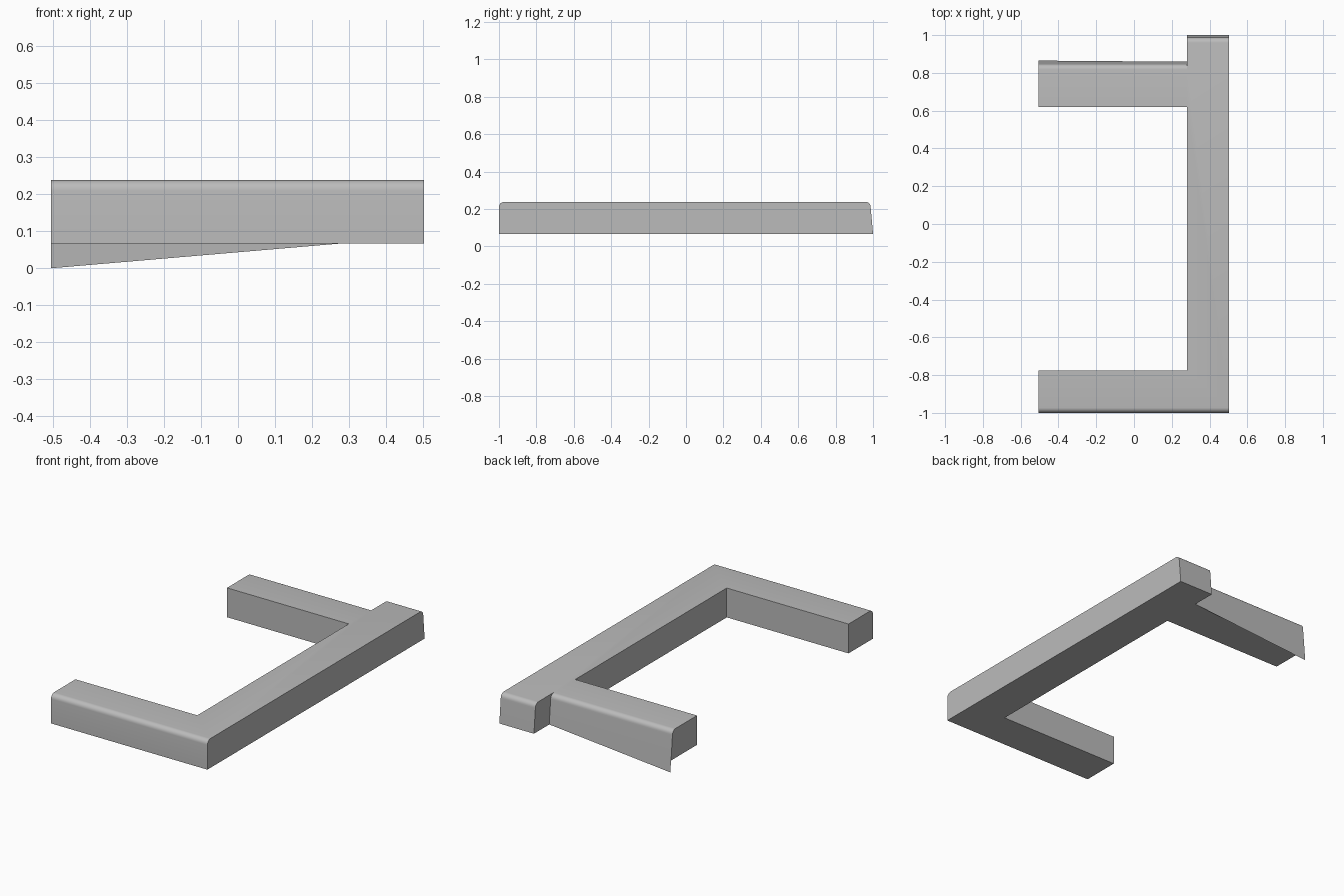
import bpy
import bmesh
from math import cos, sin, pi, radians

if "Cube" in bpy.data.objects:
    bpy.data.objects.remove(bpy.data.objects["Cube"])

LEFT, RIGHT, INNER = -0.505, 0.503, 0.28   # x limits and inner face of the spine
BASE, TOP = 0.067, 0.238
ARM_SHIFT = -0.141                         # back arm face, relative to spine end
SLOPE = 0.09                               # lean of the rear faces
RADIUS = 0.028

grey = bpy.data.materials.new("plain grey")
grey.use_nodes = True
grey.diffuse_color = (0.5, 0.5, 0.5, 1)
grey.node_tree.nodes["Principled BSDF"].inputs["Base Color"].default_value = (0.5, 0.5, 0.5, 1)


def rear_y(z, shift=0.0):
    """Position of the leaning rear face at height z."""
    return 1.0 + shift - SLOPE * (z - BASE)


def fillet(y_edge, side, steps=6):
    """Rounded top edge, listed from the upright face to the top."""
    return [(y_edge + side * RADIUS * (cos(a) - 1), TOP + RADIUS * (sin(a) - 1))
            for a in (i * pi / 2 / steps for i in range(steps + 1))]


def make_object(name, bm):
    mesh = bpy.data.meshes.new(name)
    bm.to_mesh(mesh)
    bm.free()
    mesh.materials.append(grey)
    obj = bpy.data.objects.new(name, mesh)
    bpy.context.collection.objects.link(obj)
    return obj


def extrude_x(name, profile, x0, x1):
    """Solid from a y-z profile swept along x."""
    bm = bmesh.new()
    face = bm.faces.new([bm.verts.new((x0, y, z)) for y, z in profile])
    moved = bmesh.ops.extrude_face_region(bm, geom=[face])["geom"]
    verts = [v for v in moved if isinstance(v, bmesh.types.BMVert)]
    bmesh.ops.translate(bm, verts=verts, vec=(x1 - x0, 0, 0))
    bmesh.ops.recalc_face_normals(bm, faces=bm.faces)
    return make_object(name, bm)


def cut(obj, cutter):
    mod = obj.modifiers.new("cut", 'BOOLEAN')
    mod.operation, mod.solver, mod.object = 'DIFFERENCE', 'EXACT', cutter
    bpy.context.view_layer.objects.active = obj
    bpy.ops.object.modifier_apply(modifier=mod.name)
    bpy.data.objects.remove(cutter)


# Full-width bar with rounded front and leaning, rounded rear
rear_edge = rear_y(TOP - RADIUS)
bar = [(-1, BASE)] + fillet(-1, -1) + fillet(rear_edge, 1)[::-1] + [(1, BASE)]
frame = extrude_x("bracket_frame", bar, LEFT, RIGHT)

# Opening between the two arms
opening = [(-0.775, -0.1), (-0.775, 0.5), (0.62, 0.5), (0.62, -0.1)]
cut(frame, extrude_x("opening_cutter", opening, -1, INNER))

# Step behind the back arm
arm_edge = rear_y(TOP - RADIUS, ARM_SHIFT)
step = [(rear_y(-0.1, ARM_SHIFT), -0.1)] + fillet(arm_edge, 1)
step += [(arm_edge - RADIUS, 0.5), (1.3, 0.5), (1.3, -0.1)]
cut(frame, extrude_x("step_cutter", step, -1, INNER))

# Thin tapering skirt under the rear face of the back arm
bm = bmesh.new()
corners = [(INNER, BASE), (LEFT, BASE), (LEFT, 0)]
bm.faces.new([bm.verts.new((x, rear_y(z, ARM_SHIFT), z)) for x, z in corners])
skirt = make_object("back_arm_skirt", bm)
skirt.data.flip_normals()
if skirt.data.polygons[0].normal.y < 0:
    skirt.data.flip_normals()

# Soft shading on the rounded edges only
bpy.ops.object.select_all(action='DESELECT')
frame.select_set(True)
bpy.context.view_layer.objects.active = frame
bpy.ops.object.shade_smooth_by_angle(angle=radians(30))
